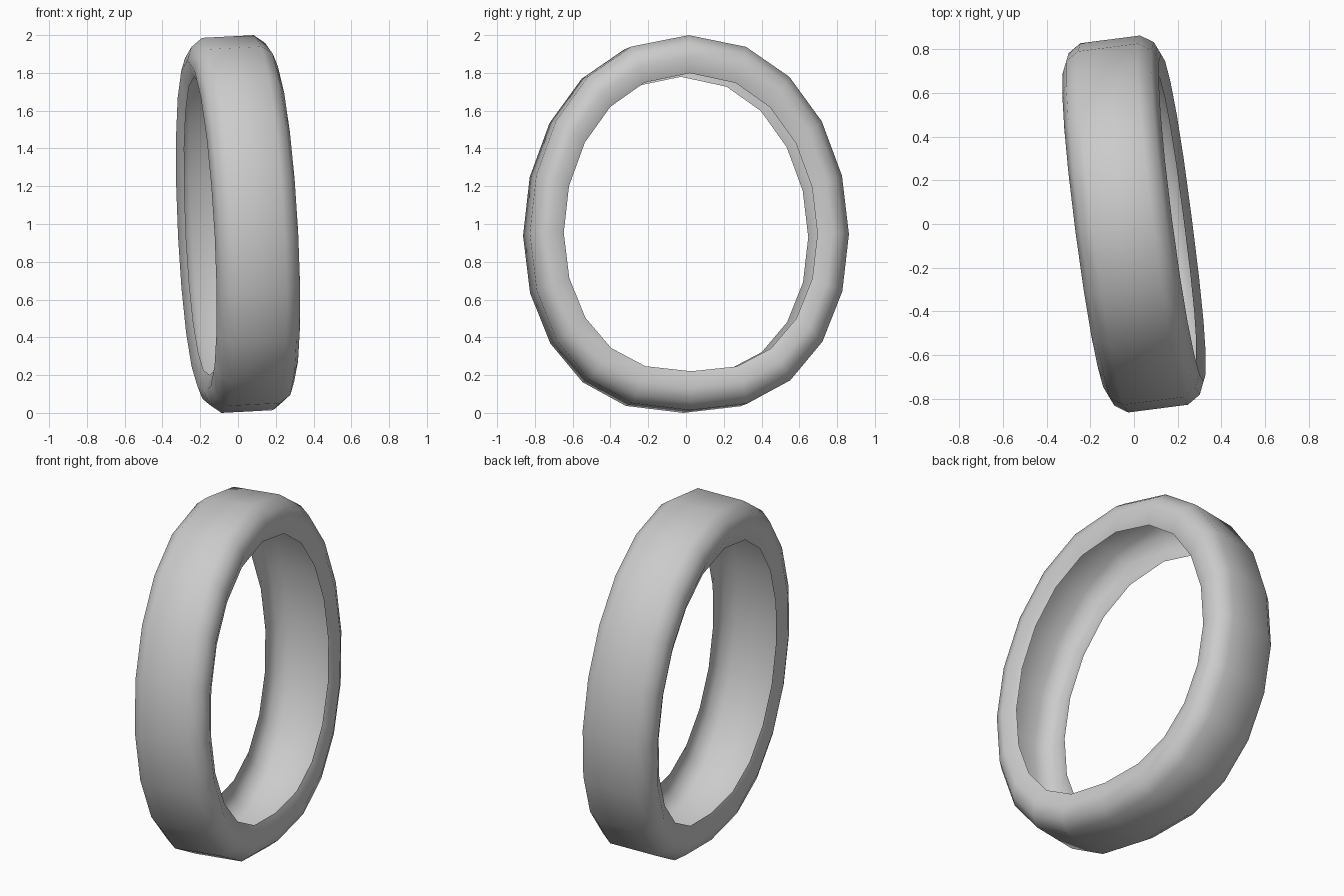
import bpy, bmesh, math
from mathutils import Vector

if "Cube" in bpy.data.objects:
    bpy.data.objects.remove(bpy.data.objects["Cube"])

SIDES = 20
RY, RZ = 0.852, 0.994          # half width and half height of the oval
SAG = 0.058                    # the widest point sits a little below the middle
# half cross-section: (offset along axis, scale of the oval)
half = [(0.190, 0.795), (0.223, 0.885), (0.197, 0.955), (0.138, 1.0)]
profile = half + [(-a, s) for a, s in reversed(half)]

# tilt of the ring's axis
rot = Vector((1, 0, 0)).rotation_difference(Vector((1, 0.13, 0.052)))

def oval(i):
    t = 2 * math.pi * i / SIDES
    s = math.sin(t)
    return math.copysign(abs(s) ** 0.87, s) * RY, math.cos(t) * RZ, SAG * abs(s) ** 1.3

# ring band: hollow shell, its cross-section open on the inner side
bm = bmesh.new()
rings = []
for i in range(SIDES):
    y, z, sag = oval(i)
    rings.append([bm.verts.new(rot @ Vector((a, y * s, z * s - sag))) for a, s in profile])
for i in range(SIDES):
    p, q = rings[i], rings[(i + 1) % SIDES]
    for j in range(len(profile) - 1):
        bm.faces.new((p[j], q[j], q[j + 1], p[j + 1]))
bm.normal_update()
# make the outer side of the shell face outward
if sum(f.normal.dot(f.calc_center_median()) for f in bm.faces) < 0:
    bmesh.ops.reverse_faces(bm, faces=bm.faces)

# stand on the ground, centred
for axis in range(3):
    lo = min(v.co[axis] for v in bm.verts)
    hi = max(v.co[axis] for v in bm.verts)
    shift = -lo if axis == 2 else -(lo + hi) / 2
    for v in bm.verts:
        v.co[axis] += shift

mesh = bpy.data.meshes.new("ring_band")
bm.to_mesh(mesh)
bm.free()
ring = bpy.data.objects.new("ring_band", mesh)
bpy.context.collection.objects.link(ring)
bpy.context.view_layer.objects.active = ring
ring.select_set(True)
bpy.ops.object.shade_smooth()
